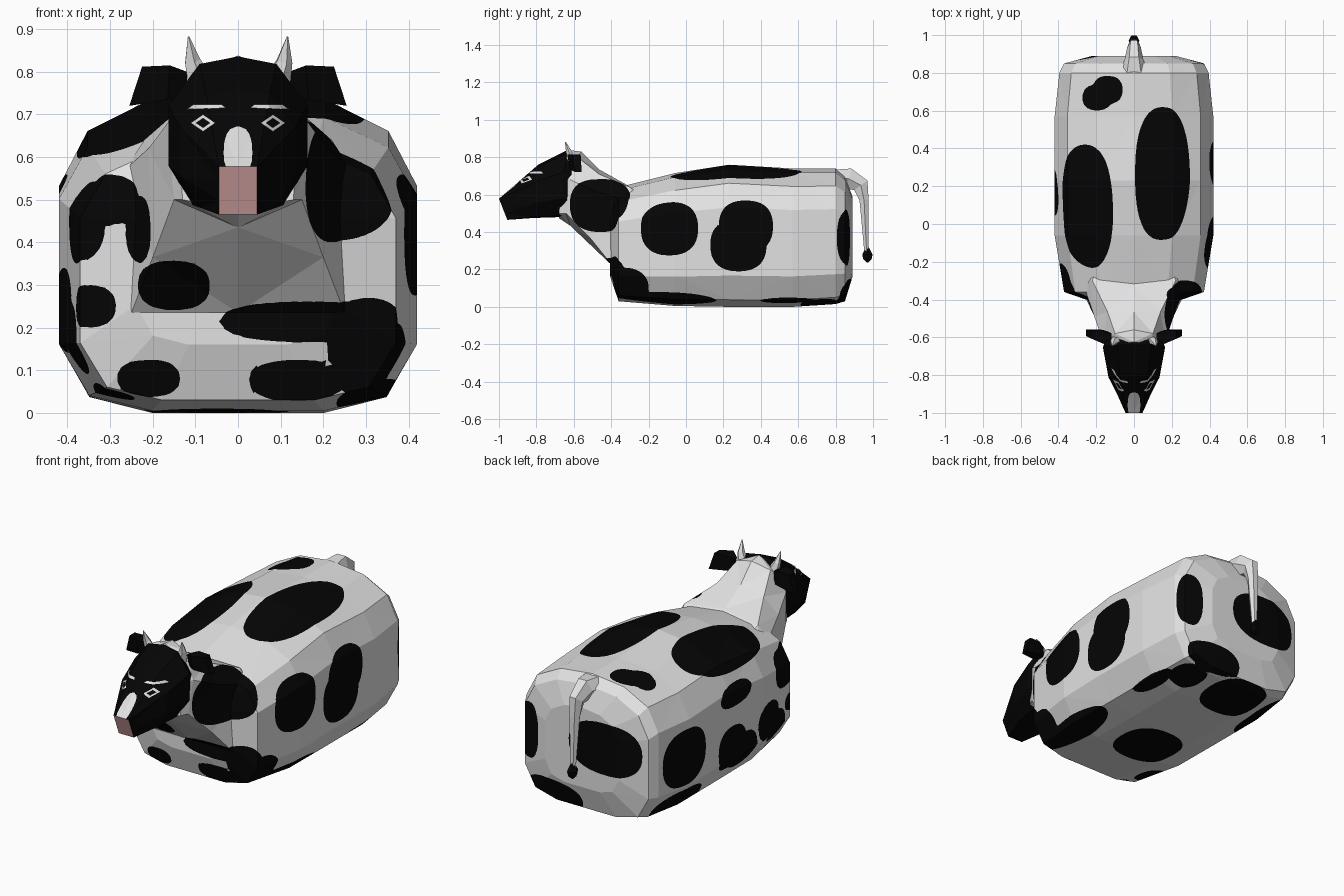
import bpy, bmesh, math
from mathutils import Vector
from mathutils.bvhtree import BVHTree

if "Cube" in bpy.data.objects:
    bpy.data.objects.remove(bpy.data.objects["Cube"])


def material(name, rgb):
    m = bpy.data.materials.new(name)
    m.diffuse_color = (*rgb, 1)
    m.use_nodes = True
    m.node_tree.nodes["Principled BSDF"].inputs["Base Color"].default_value = m.diffuse_color
    return m


WHITE = material("hide_white", (0.76, 0.76, 0.76))
BLACK = material("hide_black", (0.0015, 0.0015, 0.0015))
PINK = material("nose_pink", (0.72, 0.40, 0.40))

# Dark spots as soft-cornered ellipsoids: centre x, y, z and radii x, y, z
BACK = [(-.26, .08, .70, .15, .34, .14), (.155, .26, .74, .15, .36, .12),
        (-.20, .67, .74, .085, .07, .1), (-.14, .71, .74, .08, .075, .1)]
SIDES = [(.42, -.09, .42, .1, .155, .145), (.42, .28, .33, .1, .15, .14),
         (.42, .32, .43, .1, .145, .14), (.36, -.20, .01, .13, .38, .07),
         (.37, -.34, .10, .09, .14, .11), (.36, .55, .02, .08, .17, .03),
         (-.42, .60, .32, .1, .17, .15), (-.42, .20, .22, .1, .12, .12),
         (-.42, .10, .17, .1, .11, .10), (-.41, -.13, .24, .1, .11, .10),
         (-.41, -.22, .17, .1, .09, .09), (-.38, .60, .04, .1, .21, .10),
         (-.42, .17, .50, .08, .13, .06), (-.37, -.31, .45, .07, .11, .10)]
ENDS = [(-.14, .90, .40, .22, .08, .14), (.34, .86, .37, .07, .07, .15),
        (.2, .88, .05, .19, .07, .10), (-.15, -.45, .30, .085, .15, .06),
        (.16, -.40, .215, .20, .06, .05), (.14, -.40, .07, .12, .06, .055),
        (-.21, -.39, .08, .075, .08, .045), (.31, -.39, .15, .10, .08, .12),
        (.23, -.46, .545, .17, .17, .145), (-.31, -.38, .50, .08, .09, .06),
        (-.22, -.42, .43, .045, .08, .08), (-.35, -.37, .25, .065, .07, .05)]
UNDER = [(-.08, .71, 0, .17, .17, .05), (.25, .72, 0, .10, .11, .05),
         (-.05, .05, 0, .17, .17, .05), (-.33, -.25, .02, .09, .1, .05)]
SPOTS = BACK + SIDES + ENDS + UNDER


def field(p, spots, k=2.4):
    return min(abs((p.x - s[0]) / s[3]) ** k + abs((p.y - s[1]) / s[4]) ** k
               + abs((p.z - s[2]) / s[5]) ** k for s in spots) - 1


def mirror_ring(half):
    """Half profile from bottom centre to top centre -> full ring."""
    return [Vector(p) for p in half] + [Vector((-x, y, z)) for x, y, z in half[-2:0:-1]]


def loft(rings):
    bm = bmesh.new()
    vs = [[bm.verts.new(p) for p in r] for r in rings]
    n = len(vs[0])
    for a, b in zip(vs, vs[1:]):
        for i in range(n):
            j = (i + 1) % n
            bm.faces.new((a[i], a[j], b[j], b[i]))
    bm.faces.new(vs[0])
    bm.faces.new(vs[-1])
    bmesh.ops.recalc_face_normals(bm, faces=bm.faces[:])
    return bm


def paint(bm, spots, limit=0.03):
    """Cut clean spot outlines into the flat faces; slot 1 inside, slot 0 outside."""
    bmesh.ops.triangulate(bm, faces=bm.faces[:])
    for _ in range(6):
        long = [e for e in bm.edges if e.calc_length() > limit]
        if not long:
            break
        bmesh.ops.subdivide_edges(bm, edges=long, cuts=1)
        bmesh.ops.triangulate(bm, faces=bm.faces[:])
    val = {v: field(v.co, spots) for v in bm.verts}
    cuts = []
    for e in bm.edges[:]:
        a, b = e.verts
        if val[a] * val[b] < 0:
            t = val[a] / (val[a] - val[b])
            cuts.append(bmesh.utils.edge_split(e, a, min(max(t, .02), .98))[1])
    bmesh.ops.connect_verts(bm, verts=cuts)
    for f in bm.faces:
        f.material_index = int(field(f.calc_center_median(), spots) < 0)


def finish(bm, name, *mats):
    me = bpy.data.meshes.new(name)
    bm.to_mesh(me)
    bm.free()
    for m in mats:
        me.materials.append(m)
    ob = bpy.data.objects.new(name, me)
    bpy.context.collection.objects.link(ob)
    return ob


# Body: one barrel profile scaled along y, with bevelled ends
BARREL = [(0, 0), (.48, 0), (.83, .05), (1, .22), (1, .70), (.84, .87), (.48, .97), (0, 1)]
stations = [(-.405, .24, .16, .58), (-.36, .37, .03, .64), (-.06, .42, .005, .715),
            (.23, .42, 0, .76), (.57, .42, 0, .74), (.80, .395, .015, .74),
            (.85, .37, .03, .70), (.89, .22, .16, .59)]
bm = loft([mirror_ring([(x * w, y, z0 + t * (z1 - z0)) for x, t in BARREL])
           for y, w, z0, z1 in stations])
paint(bm, SPOTS)
finish(bm, "body", WHITE, BLACK)

# Neck: from the chest up to the back of the head
neck = [[(0, -.30, .235), (.25, -.30, .235), (.26, -.26, .55), (.2, -.24, .60), (0, -.26, .61)],
        [(0, -.41, .235), (.25, -.405, .235), (.265, -.33, .57), (.22, -.30, .64), (0, -.33, .66)],
        [(0, -.515, .335), (.20, -.51, .365), (.21, -.49, .62), (.14, -.465, .71), (0, -.465, .735)],
        [(0, -.62, .435), (.15, -.64, .50), (.165, -.62, .68), (.10, -.58, .80), (0, -.56, .83)],
        [(0, -.68, .475), (.13, -.68, .50), (.14, -.66, .68), (.09, -.63, .79), (0, -.625, .838)]]
bm = loft([mirror_ring(r) for r in neck])
paint(bm, SPOTS)
finish(bm, "neck", WHITE, BLACK)

# Head: slanted rings (top y, z, bottom y, z, half width)
ROUND = [(0, 0), (.65, .02), (1, .28), (1, .68), (.55, .95), (0, 1)]
SQUARE = [(0, 0), (1, 0), (1, .3), (1, .68), (1, 1), (0, 1)]
rings = []
for yt, zt, yb, zb, w, prof in [(-1, .578, -.955, .465, .045, SQUARE),
                                (-.79, .76, -.82, .475, .135, ROUND),
                                (-.64, .836, -.67, .48, .163, ROUND),
                                (-.575, .80, -.60, .47, .14, ROUND)]:
    rings.append(mirror_ring([(x * w, yb + t * (yt - yb), zb + t * (zt - zb)) for x, t in prof]))
bm = loft(rings)
paint(bm, [(0, -.94, .605, .034, .14, .07)])
tree = BVHTree.FromBMesh(bm)
for f in bm.faces:
    if f.normal.y < -.85 and f.calc_center_median().y < -.95:
        f.material_index = 2
    elif f.normal.z < .2:
        f.material_index = 0
finish(bm, "head", BLACK, WHITE, PINK)


# Eye outlines and brows: thin strips laid on the face
def face_plate(name, quads, steps=6, offset=.007):
    bm = bmesh.new()

    def drop(x, z):
        hit = tree.ray_cast(Vector((x, -2, z)), Vector((0, 1, 0)))
        return bm.verts.new(hit[0] + Vector((0, -offset, 0)))

    for s in (1, -1):
        for a, b, c, d in quads:
            a, b, c, d = (Vector(p) for p in (a, b, c, d))
            row = []
            for i in range(steps + 1):
                p, q = a.lerp(b, i / steps), d.lerp(c, i / steps)
                row.append((drop(s * p.x, p.y), drop(s * q.x, q.y)))
            for (p, q), (p2, q2) in zip(row, row[1:]):
                f = bm.faces.new((p, p2, q2, q))
                f.normal_update()
                if f.normal.y > 0:
                    f.normal_flip()
    finish(bm, name, WHITE)


cx, cz = .082, .68
outer = [(cx + .029, cz), (cx, cz + .020), (cx - .029, cz), (cx, cz - .020)]
inner = [(cx + (x - cx) * .55, cz + (z - cz) * .55) for x, z in outer]
face_plate("eye_outlines", [(outer[i], outer[(i + 1) % 4], inner[(i + 1) % 4], inner[i])
                            for i in range(4)])
face_plate("brows", [((.028, .715), (.12, .712), (.105, .723), (.038, .723))])


# Rounded tubes along a path of (point, radius across, radius along)
def tube(name, path, mat, sides=6):
    rings = []
    for i, (p, rx, ry) in enumerate(path):
        p = Vector(p)
        a, b = Vector(path[max(i - 1, 0)][0]), Vector(path[min(i + 1, len(path) - 1)][0])
        t = (b - a).normalized()
        side = Vector((1, 0, 0))
        side = (side - t * side.dot(t)).normalized()
        other = t.cross(side)
        rings.append([p + side * rx * math.cos(k * math.tau / sides)
                      + other * ry * math.sin(k * math.tau / sides) for k in range(sides)])
    finish(loft(rings), name, mat)


for s, tag in ((1, "right"), (-1, "left")):
    # Horns
    tube(tag + "_horn", [((s * .090, -.615, .775), .034, .025), ((s * .108, -.625, .825), .020, .017),
                         ((s * .116, -.645, .882), .002, .002)], WHITE, 5)
    # Ears: flaring flat slabs
    ear = [[(.12, .735), (.12, .80)], [(.165, .735), (.16, .815)], [(.255, .72), (.225, .812)]]
    rings = []
    for (lo, hi), y, h in zip(ear, (-.59, -.595, -.58), (.012, .035, .022)):
        rings.append([Vector((s * lo[0], y - h + .01, lo[1])), Vector((s * hi[0], y - h - .005, hi[1])),
                      Vector((s * hi[0], y + h - .005, hi[1])), Vector((s * lo[0], y + h, lo[1]))])
    finish(loft(rings), tag + "_ear", BLACK)

# Tail and tuft
tube("tail", [((0, .78, .69), .08, .05), ((0, .87, .685), .05, .065), ((0, .935, .65), .036, .05),
              ((0, .952, .57), .030, .028), ((0, .965, .30), .016, .014)], WHITE)
tube("tail_tuft", [((0, .97, .325), .006, .006), ((0, .97, .28), .028, .032),
                   ((0, .97, .255), .022, .026), ((0, .97, .238), .006, .006)], BLACK)
